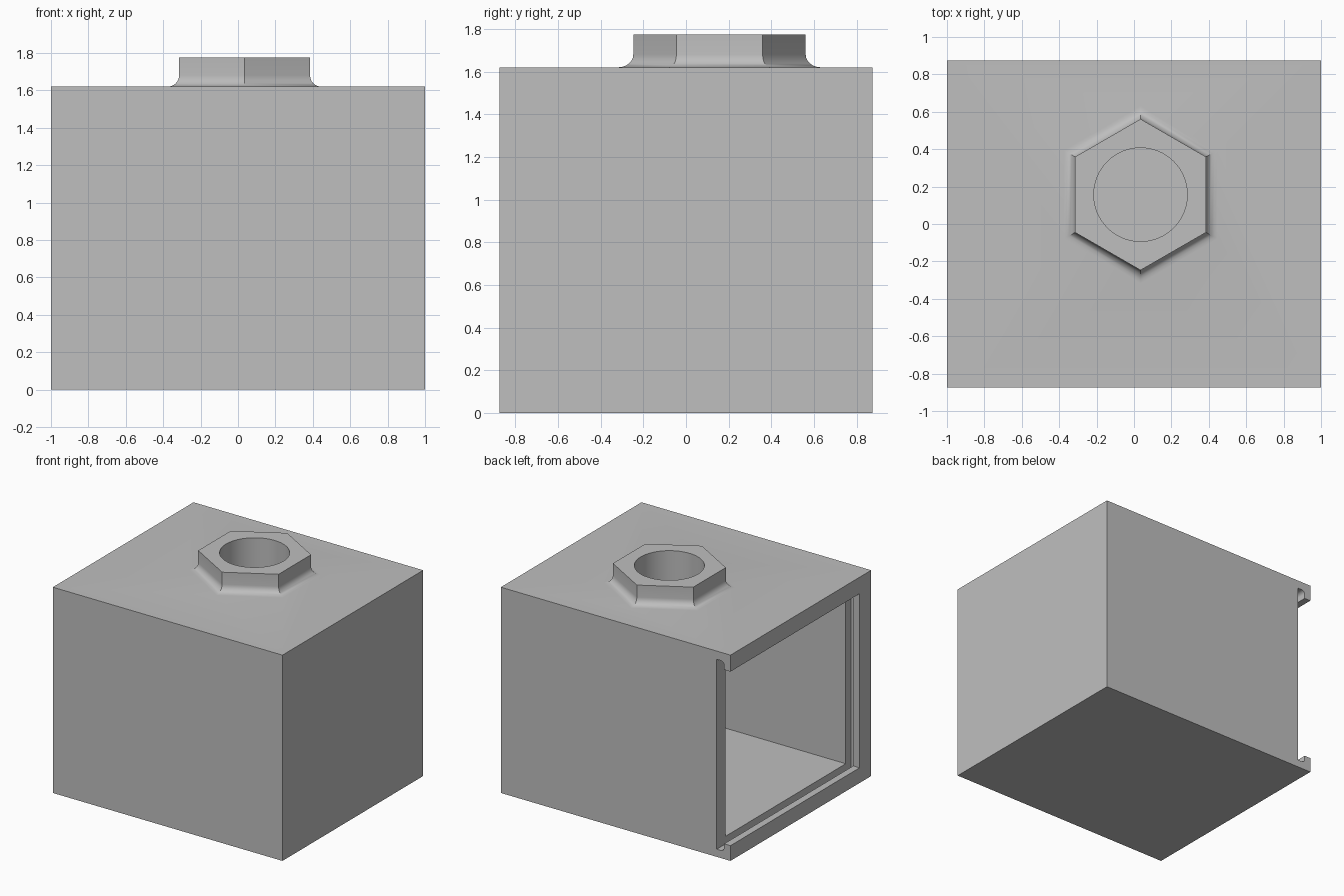
import bpy, bmesh, math
from mathutils import Matrix

cube = bpy.data.objects.get("Cube")
if cube:
    bpy.data.objects.remove(cube, do_unlink=True)

grey = bpy.data.materials.new("plain_grey")
grey.use_nodes = True
grey.diffuse_color = (0.52, 0.52, 0.52, 1)
grey.node_tree.nodes["Principled BSDF"].inputs["Base Color"].default_value = (0.52, 0.52, 0.52, 1)


def make_object(name, bm):
    bmesh.ops.recalc_face_normals(bm, faces=bm.faces[:])
    mesh = bpy.data.meshes.new(name)
    bm.to_mesh(mesh)
    bm.free()
    mesh.materials.append(grey)
    obj = bpy.data.objects.new(name, mesh)
    bpy.context.collection.objects.link(obj)
    return obj


def box(name, lo, hi, round_left=0):
    """Box between two corners, optionally rounding the edges of its -x end."""
    bm = bmesh.new()
    size = [b - a for a, b in zip(lo, hi)]
    mid = [(a + b) / 2 for a, b in zip(lo, hi)]
    bmesh.ops.create_cube(bm, size=1, matrix=Matrix.Translation(mid) @ Matrix.Diagonal((*size, 1)))
    if round_left:
        edges = [e for e in bm.edges if all(v.co.x < mid[0] for v in e.verts)]
        bmesh.ops.bevel(bm, geom=edges, offset=round_left, segments=4, profile=0.5, affect='EDGES')
    return make_object(name, bm)


def combine(target, other, operation):
    """Apply a boolean and discard the helper."""
    other.hide_render = True
    mod = target.modifiers.new("cut", 'BOOLEAN')
    mod.operation, mod.solver, mod.object = operation, 'EXACT', other
    bpy.ops.object.select_all(action='DESELECT')
    bpy.context.view_layer.objects.active = target
    target.select_set(True)
    bpy.ops.object.modifier_apply(modifier=mod.name)
    bpy.data.objects.remove(other, do_unlink=True)


TOP, RIM = 1.62, 1.775      # heights of the lid surface and the boss rim
BX, BY = 0.035, 0.157       # boss centre
HEX, FILLET = 0.35, 0.06    # boss inradius and base fillet
WALL_END = -0.88            # where the inner walls stop, behind the lid slot

# Hollow box
body = box("box_body", (-1, -0.875, 0), (1, 0.875, TOP))

# Hexagonal boss with a concave fillet at its foot
rings = [(HEX + FILLET, TOP - 0.04)]
for i in range(7):
    a = math.radians(15 * i)
    rings.append((HEX + FILLET * (1 - math.sin(a)), TOP + FILLET * (1 - math.cos(a))))
rings.append((HEX, RIM))
bm = bmesh.new()
loops = []
for inradius, z in rings:
    r = inradius / math.cos(math.pi / 6)
    loops.append([bm.verts.new((BX + r * math.sin(k * math.pi / 3),
                                BY + r * math.cos(k * math.pi / 3), z)) for k in range(6)])
for low, high in zip(loops, loops[1:]):
    for k in range(6):
        n = (k + 1) % 6
        bm.faces.new((low[k], low[n], high[n], high[k]))
bm.faces.new(loops[0])
bm.faces.new(loops[-1])
combine(body, make_object("hex_boss", bm), 'UNION')

# Interior, open towards -x
combine(body, box("cavity", (-1.2, -0.73, 0.12), (0.875, 0.765, 1.49)), 'DIFFERENCE')

# Lid opening and slot, both running out through the back
combine(body, box("opening", (-1.2, -0.73, 0.12), (WALL_END, 1.2, 1.49)), 'DIFFERENCE')
combine(body, box("lid_slot", (-0.945, -0.795, 0.06), (WALL_END, 1.2, 1.555), 0.03), 'DIFFERENCE')

# Round bore through the boss into the interior
bm = bmesh.new()
bmesh.ops.create_cone(bm, cap_ends=True, segments=64, radius1=0.25, radius2=0.25, depth=1,
                      matrix=Matrix.Translation((BX, BY, 1.5)))
combine(body, make_object("bore", bm), 'DIFFERENCE')

bpy.ops.object.select_all(action='DESELECT')
body.select_set(True)
bpy.context.view_layer.objects.active = body
bpy.ops.object.shade_smooth_by_angle(angle=math.radians(30))
